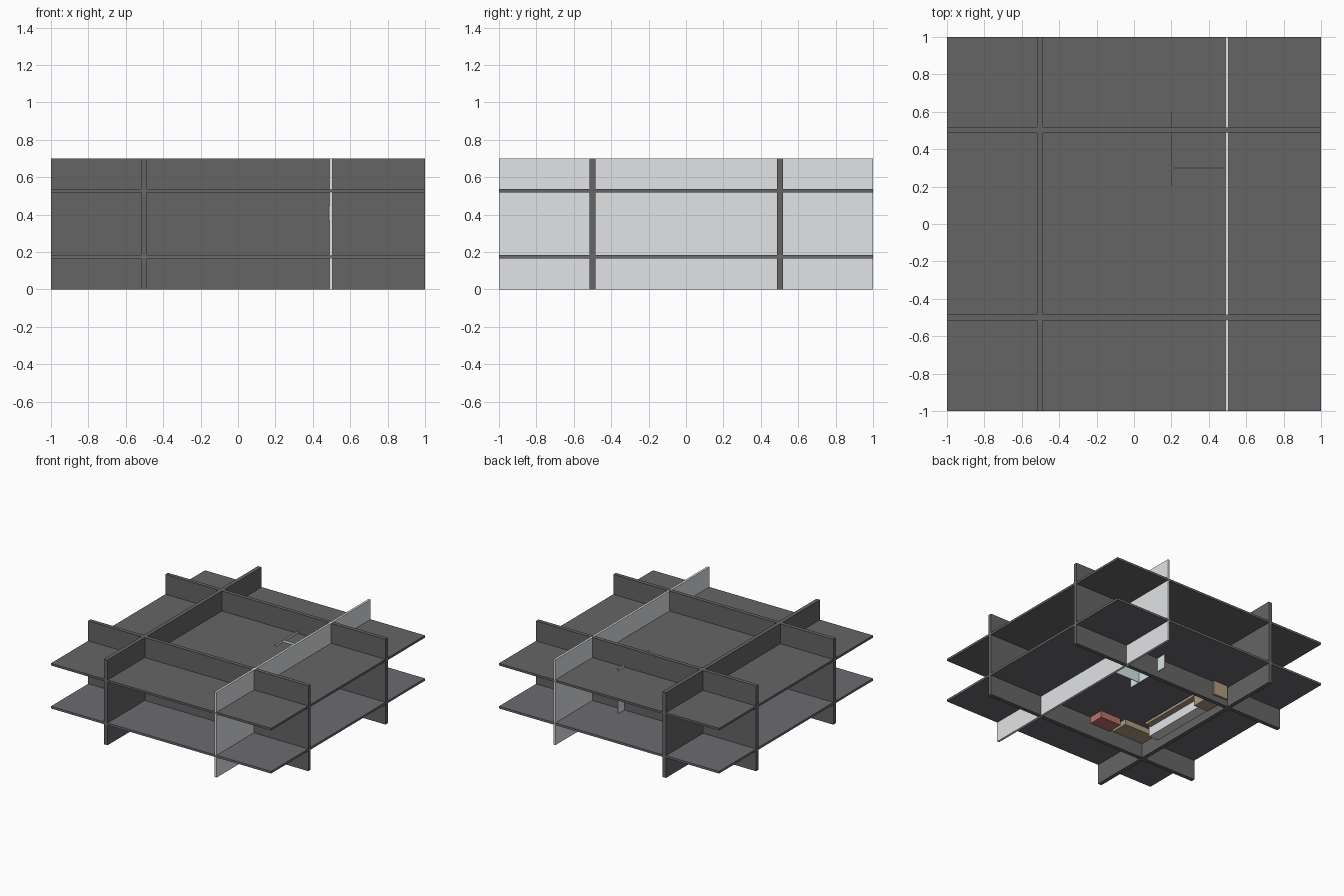
import bpy

if "Cube" in bpy.data.objects:
    bpy.data.objects.remove(bpy.data.objects["Cube"])


def material(name, rgb):
    m = bpy.data.materials.new(name)
    m.diffuse_color = (*rgb, 1)
    m.use_nodes = True
    m.node_tree.nodes["Principled BSDF"].inputs["Base Color"].default_value = m.diffuse_color
    return m


dark = material("dark_grey", (0.13, 0.13, 0.13))
floor_grey = material("floor_grey", (0.15, 0.15, 0.165))
pale = material("pale_panel", (0.76, 0.77, 0.79))
glass = material("pale_glass", (0.68, 0.78, 0.78))
tan = material("tan_wood", (0.42, 0.33, 0.22))
red = material("dull_red", (0.5, 0.17, 0.15))


def box(name, x, y, z, mat):
    """Box from (min, max) pairs on each axis."""
    bpy.ops.mesh.primitive_cube_add(
        size=1, location=[(a + b) / 2 for a, b in (x, y, z)])
    o = bpy.context.object
    o.name = name
    o.scale = [b - a for a, b in (x, y, z)]
    bpy.ops.object.transform_apply(location=False, rotation=False, scale=True)
    o.data.materials.append(mat)
    return o


FULL, TALL = (-1, 1), (0, 0.7)

# Room shell: oversized crossing panels
box("floor_slab", FULL, FULL, (0.165, 0.183), floor_grey)
box("ceiling_slab", FULL, FULL, (0.518, 0.536), dark)
box("front_wall", FULL, (-0.516, -0.484), TALL, dark)
box("back_wall", FULL, (0.486, 0.518), TALL, dark)
box("left_wall", (-0.518, -0.486), FULL, TALL, dark)
box("right_panel_wall", (0.488, 0.506), FULL, TALL, pale)

# Shower partitions, passing through both slabs
box("shower_side_screen", (0.197, 0.203), (0.2, 0.6), (0.05, 0.555), glass)
box("shower_front_screen", (0.2, 0.49), (0.297, 0.303), (0.05, 0.555), glass)

# Vanity against the left wall
box("vanity_cabinet", (-0.486, -0.4), (-0.3, 0.3), (0.07, 0.25), pale)
box("vanity_counter", (-0.486, -0.35), (-0.28, 0.28), (0.145, 0.26), tan)

# Low cabinets in the corners
box("front_cabinet", (-0.486, -0.2), (-0.484, -0.34), (0.12, 0.3), tan)
box("back_corner_cabinet", (-0.47, -0.34), (0.3, 0.535), (0.05, 0.17), tan)

# Red seat beside the front wall
box("red_seat", (-0.17, 0.02), (-0.47, -0.36), (0.11, 0.24), red)
box("red_seat_back", (-0.17, 0.02), (-0.484, -0.46), (0.11, 0.32), red)

# Slim rail on the right panel
box("wall_rail", (0.483, 0.489), (-0.55, -0.3), (0.37, 0.45), pale)
